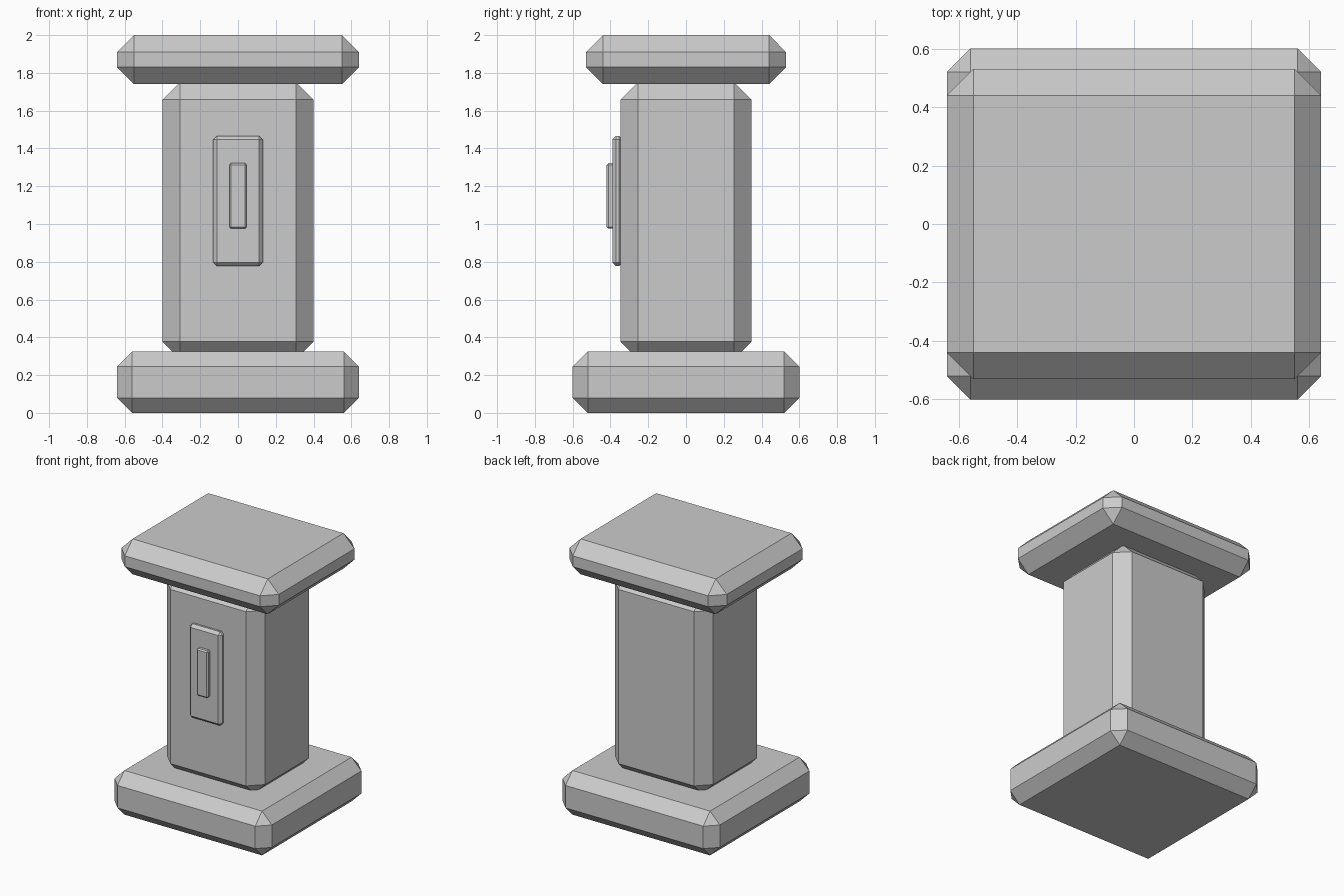
import bpy
import bmesh
from mathutils import Vector

if "Cube" in bpy.data.objects:
    bpy.data.objects.remove(bpy.data.objects["Cube"], do_unlink=True)

# Single stone colour
stone = bpy.data.materials.new("stone_grey")
stone.use_nodes = True
colour = (0.6, 0.6, 0.6, 1)
stone.diffuse_color = colour
stone.node_tree.nodes["Principled BSDF"].inputs["Base Color"].default_value = colour


def chamfered_box(name, low, high, chamfer):
    """Flat-shaded box between two corners with every edge chamfered."""
    low, high = Vector(low), Vector(high)
    size, centre = high - low, (low + high) / 2
    bm = bmesh.new()
    bmesh.ops.create_cube(bm, size=1)
    bmesh.ops.scale(bm, vec=size, verts=bm.verts)
    bmesh.ops.bevel(bm, geom=bm.edges[:], offset=chamfer, segments=1,
                    affect='EDGES', offset_type='OFFSET')
    mesh = bpy.data.meshes.new(name)
    bm.to_mesh(mesh)
    bm.free()
    mesh.materials.append(stone)
    obj = bpy.data.objects.new(name, mesh)
    obj.location = centre
    bpy.context.collection.objects.link(obj)
    return obj


# Pedestal
chamfered_box("base", (-0.64, -0.6, 0), (0.64, 0.6, 0.325), 0.08)
chamfered_box("column", (-0.4, -0.347, 0.285), (0.4, 0.347, 1.75), 0.092)
chamfered_box("cap", (-0.64, -0.53, 1.74), (0.64, 0.53, 2), 0.09)

# Front panel with its raised inlay
chamfered_box("front_panel", (-0.132, -0.39, 0.777), (0.132, -0.335, 1.467), 0.02)
chamfered_box("panel_inlay", (-0.046, -0.42, 0.976), (0.046, -0.375, 1.322), 0.009)
